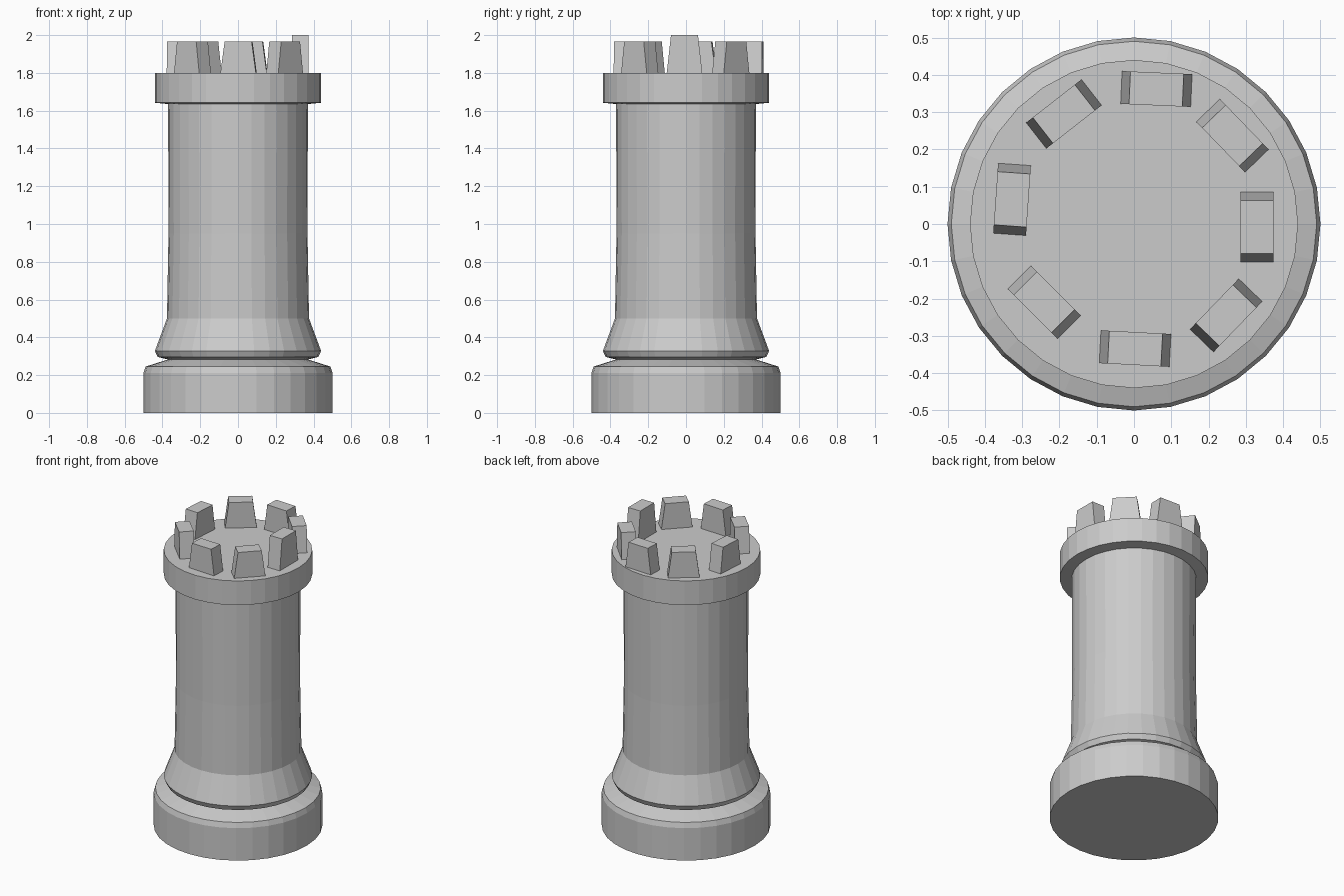
import bpy, bmesh
from math import cos, sin, pi, radians

if "Cube" in bpy.data.objects:
    bpy.data.objects.remove(bpy.data.objects["Cube"])

SIDES = 32


def make_object(name, bm):
    bmesh.ops.recalc_face_normals(bm, faces=bm.faces)
    mesh = bpy.data.meshes.new(name)
    bm.to_mesh(mesh)
    bm.free()
    obj = bpy.data.objects.new(name, mesh)
    bpy.context.collection.objects.link(obj)
    return obj


def lathe(name, profile):
    """Closed faceted solid turned from (radius, z) points, bottom to top."""
    bm = bmesh.new()
    rings = [[bm.verts.new((r * cos(2 * pi * i / SIDES), r * sin(2 * pi * i / SIDES), z))
              for i in range(SIDES)] for r, z in profile]
    for low, high in zip(rings, rings[1:]):
        for i in range(SIDES):
            j = (i + 1) % SIDES
            bm.faces.new((low[i], low[j], high[j], high[i]))
    bm.faces.new(rings[0][::-1])
    bm.faces.new(rings[-1])
    return make_object(name, bm)


def battlement(name, x, y, angle, top):
    """Block standing on the collar, narrowing upward along its length."""
    bm = bmesh.new()
    bmesh.ops.create_cube(bm, size=1)
    for v in bm.verts:
        up = v.co.z > 0
        v.co.x *= 0.143 if up else 0.188
        v.co.y *= 0.088
        v.co.z = top - 1.8 if up else 0
    obj = make_object(name, bm)
    obj.location = (x, y, 1.8)
    obj.rotation_euler.z = radians(angle)
    return obj


# Base, groove, flared foot, shaft and collar in one turned body
lathe("tower_body", [
    (0.50, 0), (0.50, 0.212), (0.49, 0.245), (0.37, 0.283),
    (0.425, 0.296), (0.44, 0.328), (0.376, 0.50), (0.368, 0.95),
    (0.37, 1.635), (0.44, 1.642), (0.44, 1.80)])

# Slightly uneven ring of battlements: x, y, angle, top height
blocks = [
    (0.33, -0.008, 90, 2.0), (0.264, 0.237, -46, 1.967),
    (0.06, 0.362, -2.5, 1.967), (-0.188, 0.295, 38, 1.967),
    (-0.327, 0.066, 86, 1.967), (-0.241, -0.21, -45, 1.967),
    (0.003, -0.334, -3, 1.967), (0.247, -0.245, 46, 1.967)]
for n, block in enumerate(blocks):
    battlement(f"battlement_{n + 1}", *block)
